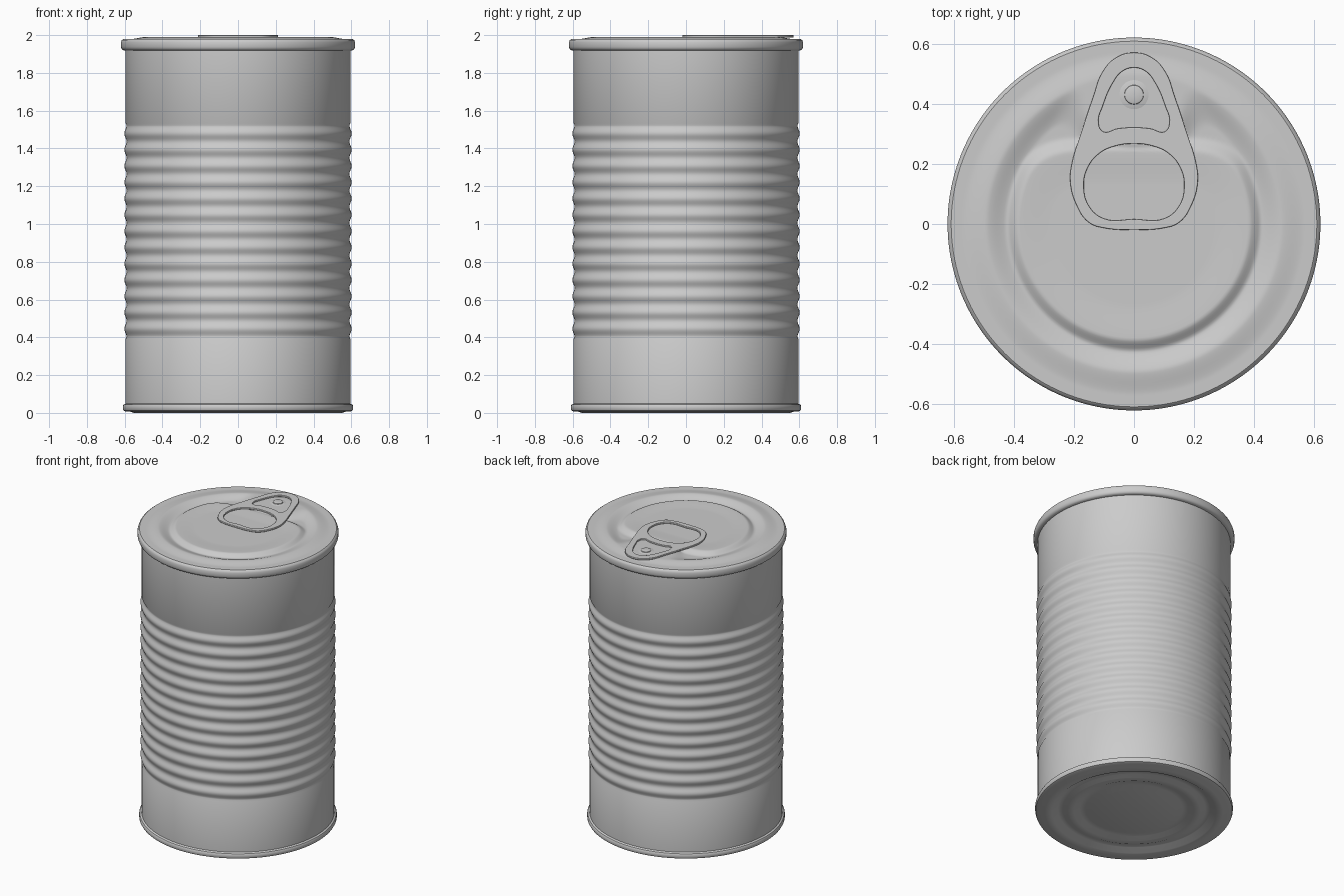
import bpy, bmesh, math

if "Cube" in bpy.data.objects:
    bpy.data.objects.remove(bpy.data.objects["Cube"])

SEG = 160


def finish(obj, angle=35):
    bpy.ops.object.select_all(action='DESELECT')
    obj.select_set(True)
    bpy.context.view_layer.objects.active = obj
    bpy.ops.object.shade_smooth_by_angle(angle=math.radians(angle))


def rings_to_object(name, rings, cap=False):
    """Join equal-length rings of points with quads; optionally close the first ring."""
    bm = bmesh.new()
    vs = [[bm.verts.new(p) for p in ring] for ring in rings]
    n = len(vs[0])
    for a, b in zip(vs, vs[1:]):
        for i in range(n):
            j = (i + 1) % n
            bm.faces.new((a[i], a[j], b[j], b[i]))
    if cap:
        bm.faces.new(vs[0])
    bmesh.ops.recalc_face_normals(bm, faces=bm.faces)
    me = bpy.data.meshes.new(name)
    bm.to_mesh(me)
    bm.free()
    obj = bpy.data.objects.new(name, me)
    bpy.context.collection.objects.link(obj)
    return obj


def circle(r, z):
    if not callable(z):
        h = z
        z = lambda x, y: h
    pts = []
    for i in range(SEG):
        t = 2 * math.pi * i / SEG
        x, y = r * math.cos(t), r * math.sin(t)
        pts.append((x, y, z(x, y)))
    return pts


def lathe(name, profile, cap=False, angle=35):
    obj = rings_to_object(name, [circle(r, z) for r, z in profile], cap)
    finish(obj, angle)
    return obj


# Can shell: base with stepped rings, seams at both ends, ribbed wall
RIBS, PITCH, Z0 = 13, 0.0862, 0.402
profile = [(0.01, 0.012), (0.26, 0.012), (0.30, 0.024), (0.335, 0.024), (0.37, 0.010),
           (0.41, 0.010), (0.44, 0.022), (0.47, 0.022), (0.505, 0.0), (0.55, 0.0),
           (0.575, 0.008), (0.597, 0.008), (0.606, 0.012), (0.61, 0.020), (0.61, 0.036),
           (0.606, 0.044), (0.597, 0.048), (0.595, 0.050), (0.595, Z0 - 0.01)]
for i in range(RIBS * 10 + 1):
    wave = 0.5 - 0.5 * math.cos(2 * math.pi * i / 10)
    profile.append((0.590 + 0.012 * wave, Z0 + PITCH * i / 10))
profile += [(0.595, Z0 + RIBS * PITCH + 0.01), (0.595, 1.918), (0.608, 1.920), (0.616, 1.926),
            (0.62, 1.937), (0.62, 1.962), (0.616, 1.973), (0.608, 1.979), (0.595, 1.979)]
lathe("can_body", profile, cap=True)


# Lid: pressed groove that bends inward around the rivet
def smooth_min(a, b, k):
    h = max(k - abs(a - b), 0) / k
    return min(a, b) - h * h * k / 4


def step(t):
    t = min(max(t, 0), 1)
    return t * t * (3 - 2 * t) * 0.5 + t * 0.5


def lid_height(x, y):
    r = math.hypot(x, y)
    z = 1.979 + 0.011 * step((0.565 - r) / 0.07)
    panel = -smooth_min(0.385 - r, 0.245 - y, 0.09)
    outer = smooth_min(0.49 - r, math.hypot(x, y - 0.43) - 0.165, 0.07)
    z -= 0.022 * min(step(panel / 0.04), step(outer / 0.07))
    return z - 0.005 * step(-(panel + 0.01) / 0.10)


lid_rings = [circle(0.595 * i / 85, lid_height) for i in range(1, 86)]
finish(rings_to_object("lid", lid_rings, cap=True), 50)


# Pull tab: mirrored half outlines, filled with two openings
def mirrored(half):
    return half + [(-x, y) for x, y in reversed(half) if x > 0.0001]


outlines = [
    [(0, 0.57), (0.06, 0.553), (0.105, 0.505), (0.135, 0.425), (0.175, 0.305), (0.207, 0.20),
     (0.212, 0.14), (0.192, 0.065), (0.15, 0.005), (0.095, -0.014), (0, -0.019)],
    [(0, 0.52), (0.04, 0.507), (0.07, 0.47), (0.103, 0.395), (0.118, 0.335), (0.102, 0.307),
     (0.055, 0.317), (0, 0.321)],
    [(0, 0.267), (0.06, 0.26), (0.115, 0.235), (0.155, 0.185), (0.167, 0.13), (0.15, 0.06),
     (0.10, 0.018), (0, 0.016)]]
curve = bpy.data.curves.new("pull_tab", 'CURVE')
curve.dimensions = '2D'
curve.fill_mode = 'BOTH'
curve.extrude = 0.003
curve.bevel_depth = 0.003
curve.bevel_resolution = 2
curve.offset = -0.003
for half in outlines:
    pts = mirrored(half)
    # the last half point lies on the axis too, so no duplicate is made
    sp = curve.splines.new('BEZIER')
    sp.bezier_points.add(len(pts) - 1)
    sp.resolution_u = 6
    sp.use_cyclic_u = True
    for bp, (x, y) in zip(sp.bezier_points, pts):
        bp.co = (x, y, 0)
        bp.handle_left_type = bp.handle_right_type = 'AUTO'
tab_curve = bpy.data.objects.new("tab_outline", curve)
bpy.context.collection.objects.link(tab_curve)
bpy.context.view_layer.update()
mesh = bpy.data.meshes.new_from_object(tab_curve.evaluated_get(bpy.context.evaluated_depsgraph_get()))
bpy.data.objects.remove(tab_curve)
tab = bpy.data.objects.new("pull_tab", mesh)
bpy.context.collection.objects.link(tab)
tab.location.z = 1.994
finish(tab, 40)

# Rivet holding the tab
rivet = lathe("rivet", [(0.002, 1.999), (0.026, 1.999), (0.031, 1.997), (0.032, 1.993),
                        (0.045, 1.991), (0.055, 1.988)], cap=True)
rivet.location.y = 0.43
